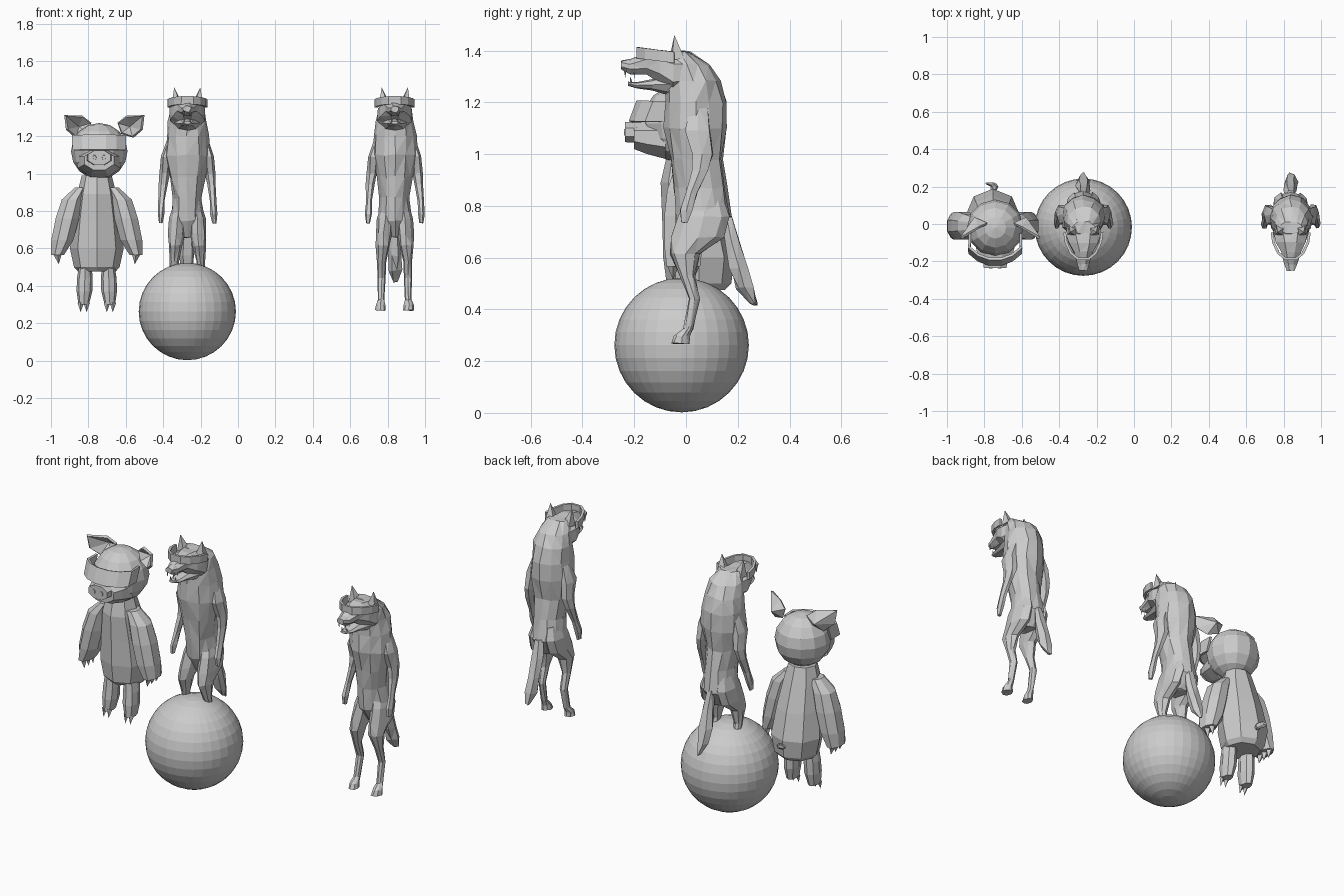
import bpy, bmesh, math, random
from mathutils import Vector

random.seed(4)


def finish(name, bm):
    bmesh.ops.recalc_face_normals(bm, faces=bm.faces)
    me = bpy.data.meshes.new(name)
    bm.to_mesh(me)
    bm.free()
    ob = bpy.data.objects.new(name, me)
    bpy.context.collection.objects.link(ob)
    return ob


def loft(name, rings, n=8, axis='z', ox=0, side=1, jitter=0.0, turn=0.0):
    """Rings are (x, y, z, half width, half depth or height)."""
    bm = bmesh.new()
    loops = []
    for x, y, z, a, b in rings:
        loop = []
        for i in range(n):
            t = 2 * math.pi * (i + turn) / n
            u, v = a * math.cos(t), b * math.sin(t)
            p = Vector((x + u, y, z + v) if axis == 'y' else (x + u, y + v, z))
            p += Vector([random.uniform(-jitter, jitter) for _ in range(3)])
            loop.append(bm.verts.new((ox + side * p.x, p.y, p.z)))
        loops.append(loop)
    for l0, l1 in zip(loops, loops[1:]):
        for i in range(n):
            j = (i + 1) % n
            bm.faces.new((l0[i], l0[j], l1[j], l1[i]))
    bm.faces.new(loops[0])
    bm.faces.new(loops[-1])
    if jitter:
        bmesh.ops.triangulate(bm, faces=bm.faces[:])
    return finish(name, bm)


def spike(name, base, tip, r, n=4):
    bm = bmesh.new()
    base, tip = Vector(base), Vector(tip)
    q = (tip - base).to_track_quat('Z', 'Y')
    vs = [bm.verts.new(base + q @ Vector((r * math.cos(2 * math.pi * i / n),
                                          r * math.sin(2 * math.pi * i / n), 0))) for i in range(n)]
    top = bm.verts.new(tip)
    bm.faces.new(vs)
    for i in range(n):
        bm.faces.new((vs[i], vs[(i + 1) % n], top))
    return finish(name, bm)


def visor(name, ox, half, z0, z1, lean, tilt):
    """Wrap-around band: half outline of (x, y), leaning back at the top."""
    pts = [(-x, y) for x, y in half] + [(x, y) for x, y in reversed(half)]
    bm = bmesh.new()
    rows = []
    for z, dy in ((z0, 0), (z1, lean)):
        rows.append([bm.verts.new((ox + x, y + dy, z - tilt * (y - half[0][1]))) for x, y in pts])
    for i in range(len(pts) - 1):
        bm.faces.new((rows[0][i], rows[0][i + 1], rows[1][i + 1], rows[1][i]))
    ob = finish(name, bm)
    m = ob.modifiers.new("thickness", 'SOLIDIFY')
    m.thickness = 0.014
    m.offset = 0
    return ob


def wolf(ox):
    J = 0.006
    loft("wolf_torso", [(0, .07, .66, .055, .05), (0, .07, .75, .09, .105), (0, .055, .87, .078, .1),
                        (0, .037, .98, .095, .1), (0, .035, 1.10, .122, .118),
                        (0, .037, 1.20, .112, .115), (0, .025, 1.28, .105, .108),
                        (0, .005, 1.345, .09, .09), (0, -.02, 1.395, .06, .035)], 12, ox=ox, jitter=J)
    # head, muzzle and open jaw
    loft("wolf_head", [(0, .02, 1.315, .085, .075), (0, -.05, 1.315, .1, .088),
                       (0, -.1, 1.335, .085, .07), (0, -.15, 1.35, .056, .045),
                       (0, -.215, 1.338, .036, .03), (0, -.25, 1.345, .022, .018)], 8, 'y', ox,
         jitter=.003, turn=.5)
    loft("wolf_jaw", [(0, -.06, 1.27, .07, .045), (0, -.13, 1.268, .045, .022),
                      (0, -.19, 1.266, .032, .012), (0, -.225, 1.272, .018, .008)], 8, 'y', ox)
    visor("wolf_visor", ox, [(.1, -.045), (.092, -.1), (.066, -.155), (.03, -.185)], 1.352, 1.395, 0, .13)
    for s in (-1, 1):
        spike("wolf_ear", (ox + s * .056, -.035, 1.37), (ox + s * .07, -.045, 1.46), .036)
        for y in (-.235, -.2):
            spike("wolf_tooth", (ox + s * .02, y, 1.33), (ox + s * .02, y, 1.295), .006)
        spike("wolf_lower_tooth", (ox + s * .016, -.212, 1.272), (ox + s * .016, -.215, 1.3), .006)
        loft("wolf_arm", [(.09, .05, 1.18, .02, .04), (.113, .045, 1.09, .03, .055),
                          (.122, .065, 1.0, .028, .044), (.13, .055, .94, .023, .034),
                          (.138, .022, .85, .017, .024), (.142, 0, .785, .018, .026),
                          (.144, -.006, .735, .01, .014)], 6, ox=ox, side=s, jitter=.003)
        loft("wolf_leg", [(.075, -.02, .268, .028, .036), (.075, -.015, .297, .026, .03),
                          (.072, .008, .325, .018, .018), (.07, .033, .44, .02, .022),
                          (.07, .005, .53, .023, .028), (.063, -.003, .615, .037, .057),
                          (.058, .045, .68, .044, .1), (.052, .07, .76, .045, .1),
                          (.045, .075, .83, .028, .07)], 8, ox=ox, side=s, jitter=.003)
    loft("wolf_tail", [(0, .155, .76, .022, .022), (0, .18, .66, .034, .03), (0, .205, .56, .04, .038),
                       (0, .228, .48, .035, .035), (0, .262, .42, .01, .012)], 6, ox=ox, jitter=J)


def pig(ox, hx):
    loft("pig_body", [(0, .05, .475, .1, .1), (0, .05, .5, .122, .125), (0, .05, .6, .144, .138),
                      (0, .03, .75, .127, .122), (0, .005, .89, .105, .103), (0, 0, .99, .08, .075)], 8, ox=ox)
    bm = bmesh.new()
    bmesh.ops.create_uvsphere(bm, u_segments=12, v_segments=8, radius=.151)
    bmesh.ops.translate(bm, vec=(hx, -.02, 1.119), verts=bm.verts)
    finish("pig_head", bm)
    # muzzle, nose and nostrils
    loft("pig_muzzle", [(0, -.08, 1.06, .125, .085), (0, -.15, 1.065, .105, .07),
                        (0, -.2, 1.07, .085, .055)], 8, 'y', hx, turn=.5)
    loft("pig_nose", [(0, -.18, 1.085, .072, .045), (0, -.235, 1.085, .066, .042)], 8, 'y', hx, turn=.5)
    visor("pig_visor", hx, [(.136, -.08), (.138, -.155), (.09, -.195), (.035, -.215)], 1.125, 1.205, .03, 0)
    # curled tail
    loft("pig_tail", [(0, .17, .565, .016, .014), (.01, .2, .57, .02, .016),
                      (-.01, .215, .58, .03, .014), (-.015, .222, .585, .02, .01)], 6, 'y', ox)
    for s in (-1, 1):
        loft("pig_nostril", [(.025, -.23, 1.085, .011, .016), (.025, -.239, 1.085, .009, .014)], 6, 'y', hx, s)
        # cupped ear: a fan around a point pushed backwards
        bm = bmesh.new()
        ex = hx + (.055 if s > 0 else 0)
        rim = [(.182, -.075, 1.31), (.09, -.02, 1.305), (.045, 0, 1.27),
               (.065, -.01, 1.215), (.125, -.03, 1.195), (.172, -.065, 1.235)]
        vs = [bm.verts.new((ex + s * x, y, z)) for x, y, z in rim]
        hub = bm.verts.new((ex + s * .11, .03, 1.25))
        for i in range(6):
            bm.faces.new((vs[i], vs[(i + 1) % 6], hub))
        m = finish("pig_ear", bm).modifiers.new("thickness", 'SOLIDIFY')
        m.thickness = .014
        m.offset = 0
        # broad slab arm with fingers
        loft("pig_arm", [(.085, -.01, .925, .035, .045), (.13, -.01, .86, .062, .068),
                         (.157, -.01, .76, .068, .08), (.184, -.01, .645, .064, .08),
                         (.21, -.01, .565, .038, .07)], 8, ox=ox, side=s, turn=.5)
        for y in (-.05, -.01, .03):
            spike("pig_finger", (ox + s * .21, y, .572), (ox + s * .203, y, .515), .024)
        loft("pig_leg", [(.06, .01, .54, .03, .05), (.064, .005, .44, .042, .052),
                         (.066, 0, .37, .042, .055), (.07, -.008, .3, .028, .045)], 8, ox=ox, side=s)
        for d in (-.016, .016):
            spike("pig_claw", (ox + s * .07 + d, -.03, .308), (ox + s * .07 + d, -.04, .258), .017)


# ball under the first wolf
bm = bmesh.new()
bmesh.ops.create_uvsphere(bm, u_segments=32, v_segments=16, radius=.26)
bmesh.ops.translate(bm, vec=(-.271, -.017, .262), verts=bm.verts)
finish("ball", bm)

wolf(-.271)
wolf(.838)
pig(-.755, -.742)
